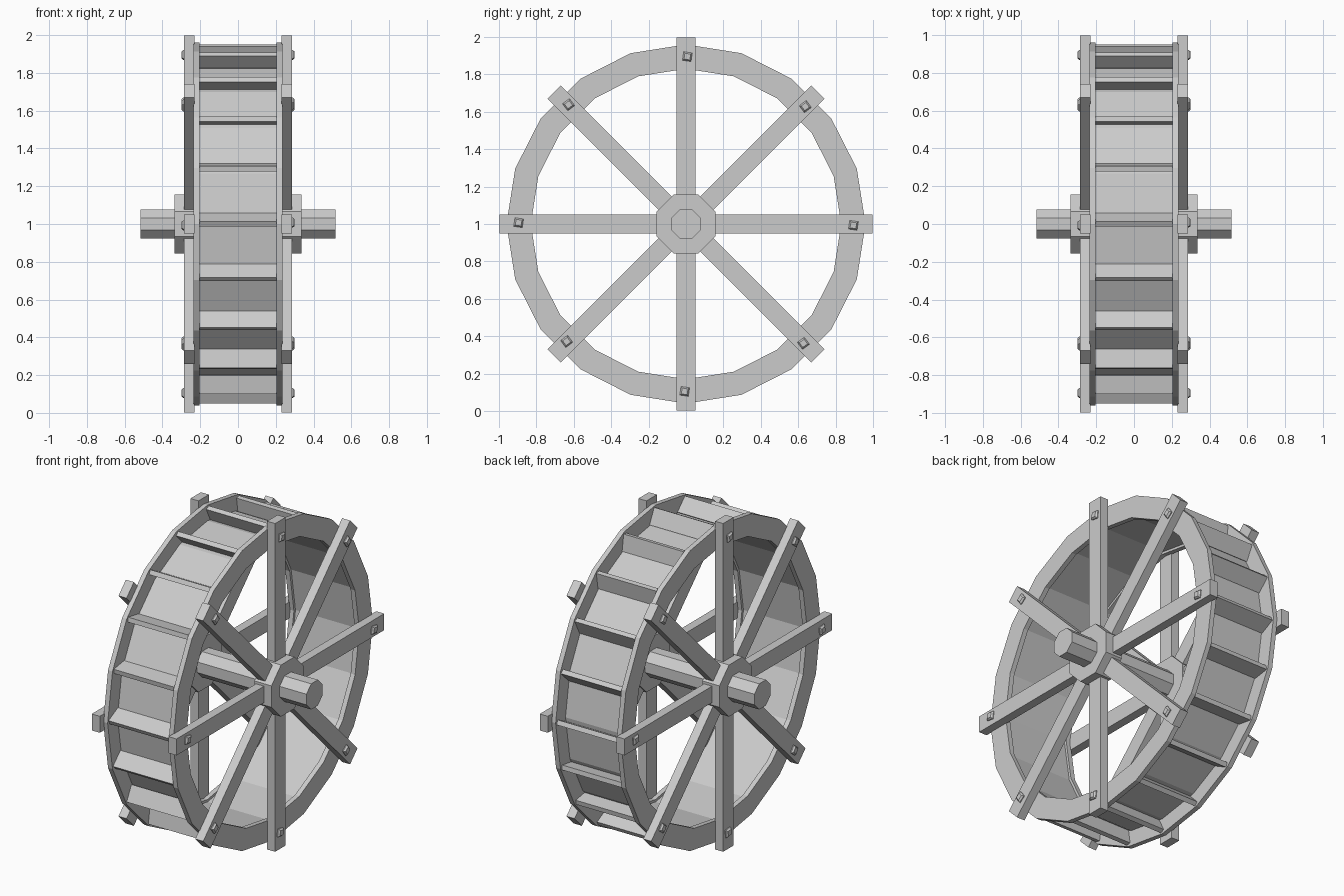
import bpy, bmesh
from math import sin, cos, pi, radians
from mathutils import Vector

if "Cube" in bpy.data.objects:
    bpy.data.objects.remove(bpy.data.objects["Cube"])

CENTRE_Z = 1.0


def make(name, bm):
    bmesh.ops.recalc_face_normals(bm, faces=bm.faces)
    me = bpy.data.meshes.new(name)
    bm.to_mesh(me)
    bm.free()
    ob = bpy.data.objects.new(name, me)
    ob.location.z = CENTRE_Z
    bpy.context.collection.objects.link(ob)
    return ob


def polar(x, r, a):
    # angle 0 points to the front (-y), 90 degrees points up
    return Vector((x, -r * cos(a), r * sin(a)))


def ring(name, x0, x1, r_in, r_out, n):
    bm = bmesh.new()
    loops = [[bm.verts.new(polar(x, r, 2 * pi * i / n)) for i in range(n)]
             for x, r in ((x0, r_in), (x1, r_in), (x1, r_out), (x0, r_out))]
    for k in range(4):
        a, b = loops[k], loops[(k + 1) % 4]
        for i in range(n):
            j = (i + 1) % n
            bm.faces.new((a[i], a[j], b[j], b[i]))
    return make(name, bm)


def prism(name, x0, x1, apothem, n=8):
    bm = bmesh.new()
    r = apothem / cos(pi / n)
    ends = [[bm.verts.new(polar(x, r, 2 * pi * (i + 0.5) / n)) for i in range(n)]
            for x in (x0, x1)]
    for e in ends:
        bm.faces.new(e)
    for i in range(n):
        j = (i + 1) % n
        bm.faces.new((ends[0][i], ends[0][j], ends[1][j], ends[1][i]))
    return make(name, bm)


def plank(bm, p, q, half_x, thick):
    # board running from p to q in the wheel plane
    d = (q - p).normalized()
    n = Vector((0, -d.z, d.y)) * thick / 2
    hx = Vector((half_x, 0, 0))
    ends = [[bm.verts.new(c + s * hx + t * n)
             for s, t in ((-1, -1), (1, -1), (1, 1), (-1, 1))] for c in (p, q)]
    for e in ends:
        bm.faces.new(e)
    for i in range(4):
        j = (i + 1) % 4
        bm.faces.new((ends[0][i], ends[0][j], ends[1][j], ends[1][i]))


# axle and drum floor
prism("axle", -0.515, 0.515, 0.078)
ring("drum_floor", -0.21, 0.21, 0.845, 0.865, 20)

# leaning paddles, one at each rim corner
bm = bmesh.new()
for i in range(20):
    a = 2 * pi * i / 20
    lean = Vector((0, sin(a), cos(a))) * 0.045
    plank(bm, polar(0, 0.855, a) + lean, polar(0, 0.945, a), 0.21, 0.028)
make("paddles", bm)

for side, s in (("right", 1), ("left", -1)):
    # rim and hub
    ring(side + "_rim", s * 0.205, s * 0.235, 0.83, 0.96, 20)
    prism(side + "_hub", s * 0.22, s * 0.335, 0.157)

    # spokes
    bm = bmesh.new()
    for i in range(8):
        a = i * pi / 4
        plank(bm, polar(s * 0.258, 0.1, a), polar(s * 0.258, 0.998, a), 0.027, 0.1)
    make(side + "_spokes", bm)

    # tapered square bolt heads
    bm = bmesh.new()
    for i in range(8):
        a = i * pi / 4 + s * 0.008
        tw = a + radians(8)
        c = polar(0, 0.895, a)
        sq = [[bm.verts.new(c + polar(s * x, r, tw + pi / 4 + k * pi / 2))
               for k in range(4)] for x, r in ((0.27, 0.033), (0.29, 0.033), (0.3, 0.022))]
        bm.faces.new(sq[0])
        bm.faces.new(sq[2])
        for lo, hi in zip(sq, sq[1:]):
            for k in range(4):
                j = (k + 1) % 4
                bm.faces.new((lo[k], lo[j], hi[j], hi[k]))
    make(side + "_bolts", bm)
